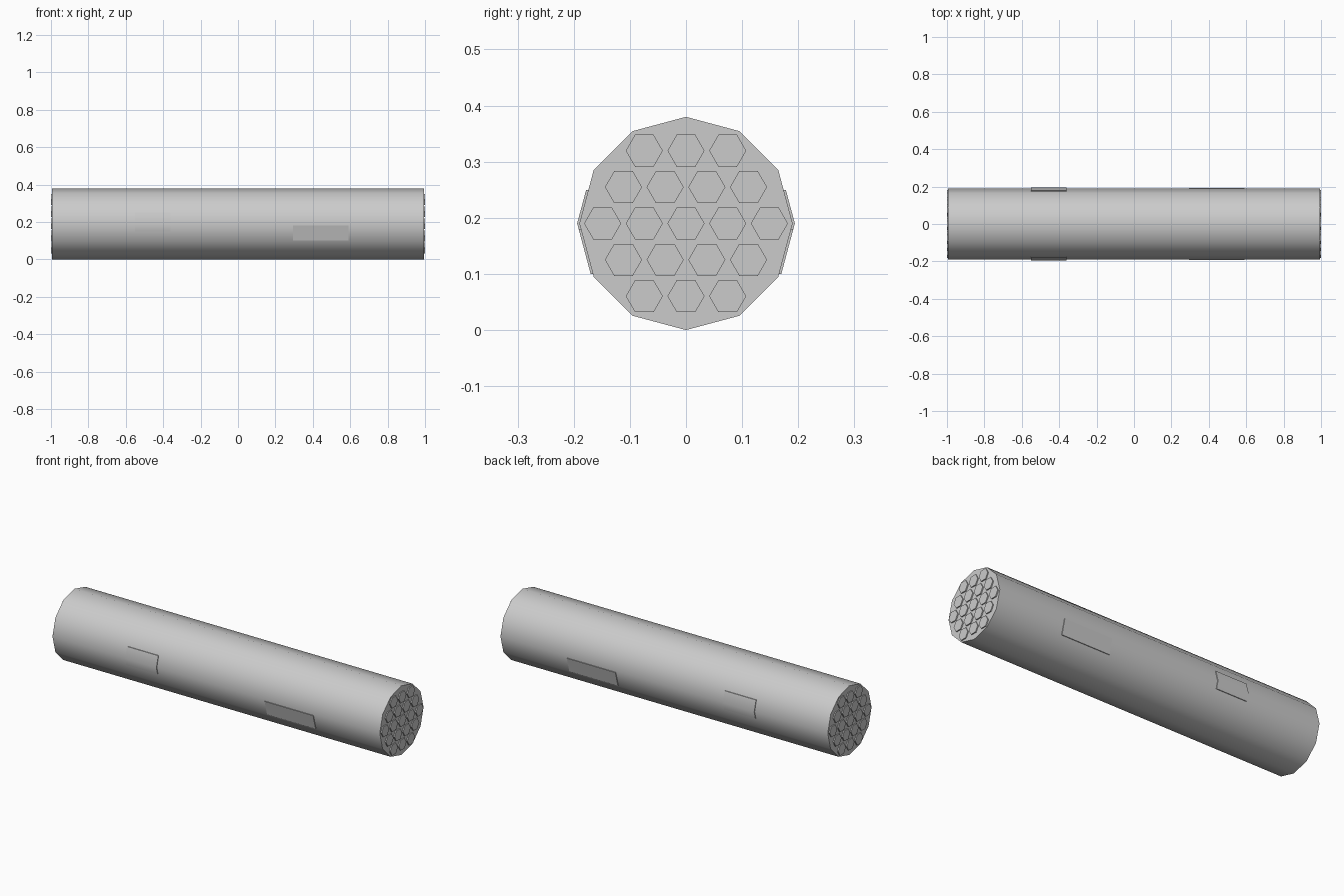
import bpy, bmesh, math

if "Cube" in bpy.data.objects:
    bpy.data.objects.remove(bpy.data.objects["Cube"])

R = 0.19          # body radius
END = 0.994       # half length of the body
CZ = 0.19         # axis height

grey = bpy.data.materials.new("light grey")
grey.diffuse_color = (0.6, 0.6, 0.6, 1)
grey.use_nodes = True
grey.node_tree.nodes["Principled BSDF"].inputs["Base Color"].default_value = grey.diffuse_color


def prism(name, outline, x0, x1, smooth=0):
    """Extrude a closed (y, z) outline along x."""
    bm = bmesh.new()
    face = bm.faces.new([bm.verts.new((x0, y, z)) for y, z in outline])
    ext = bmesh.ops.extrude_face_region(bm, geom=[face])
    moved = [v for v in ext["geom"] if isinstance(v, bmesh.types.BMVert)]
    bmesh.ops.translate(bm, verts=moved, vec=(x1 - x0, 0, 0))
    bmesh.ops.recalc_face_normals(bm, faces=bm.faces)
    mesh = bpy.data.meshes.new(name)
    bm.to_mesh(mesh)
    bm.free()
    mesh.materials.append(grey)
    ob = bpy.data.objects.new(name, mesh)
    bpy.context.collection.objects.link(ob)
    if smooth:
        bpy.ops.object.select_all(action='DESELECT')
        bpy.context.view_layer.objects.active = ob
        ob.select_set(True)
        bpy.ops.object.shade_smooth_by_angle(angle=math.radians(smooth))
    return ob


def ngon(cy, cz, r, n):
    return [(cy + r * math.cos(2 * math.pi * i / n),
             cz + r * math.sin(2 * math.pi * i / n)) for i in range(n)]


def surface_y(z, lift):
    """Distance of the side facets from the axis plane at height z."""
    return R + lift - abs(z - CZ) * math.tan(math.radians(15))


# Twelve-sided body
prism("body", ngon(0, CZ, R, 12), -END, END, 40)

# Hexagonal caps on both ends, rows of 3-4-5-4-3
for side, s in (("left", -1), ("right", 1)):
    for row in range(-2, 3):
        count = 5 - abs(row)
        for k in range(count):
            y = (k - (count - 1) / 2) * 0.0743
            prism(f"{side}_hex_cap", ngon(y, CZ + row * 0.0648, 0.033, 6),
                  s * (END - 0.01), s * 1.0)

# Side plates that follow the facets, on the front and the back
for side, s in (("front", -1), ("back", 1)):
    for name, x0, x1, heights in (("wide_plate", 0.295, 0.59, (0.1, 0.18)),
                                  ("small_plate", -0.55, -0.36, (0.15, CZ, 0.25))):
        outer = [(s * surface_y(z, 0.004), z) for z in heights]
        inner = [(s * surface_y(z, -0.004), z) for z in reversed(heights)]
        prism(f"{side}_{name}", outer + inner, x0, x1, 40)
